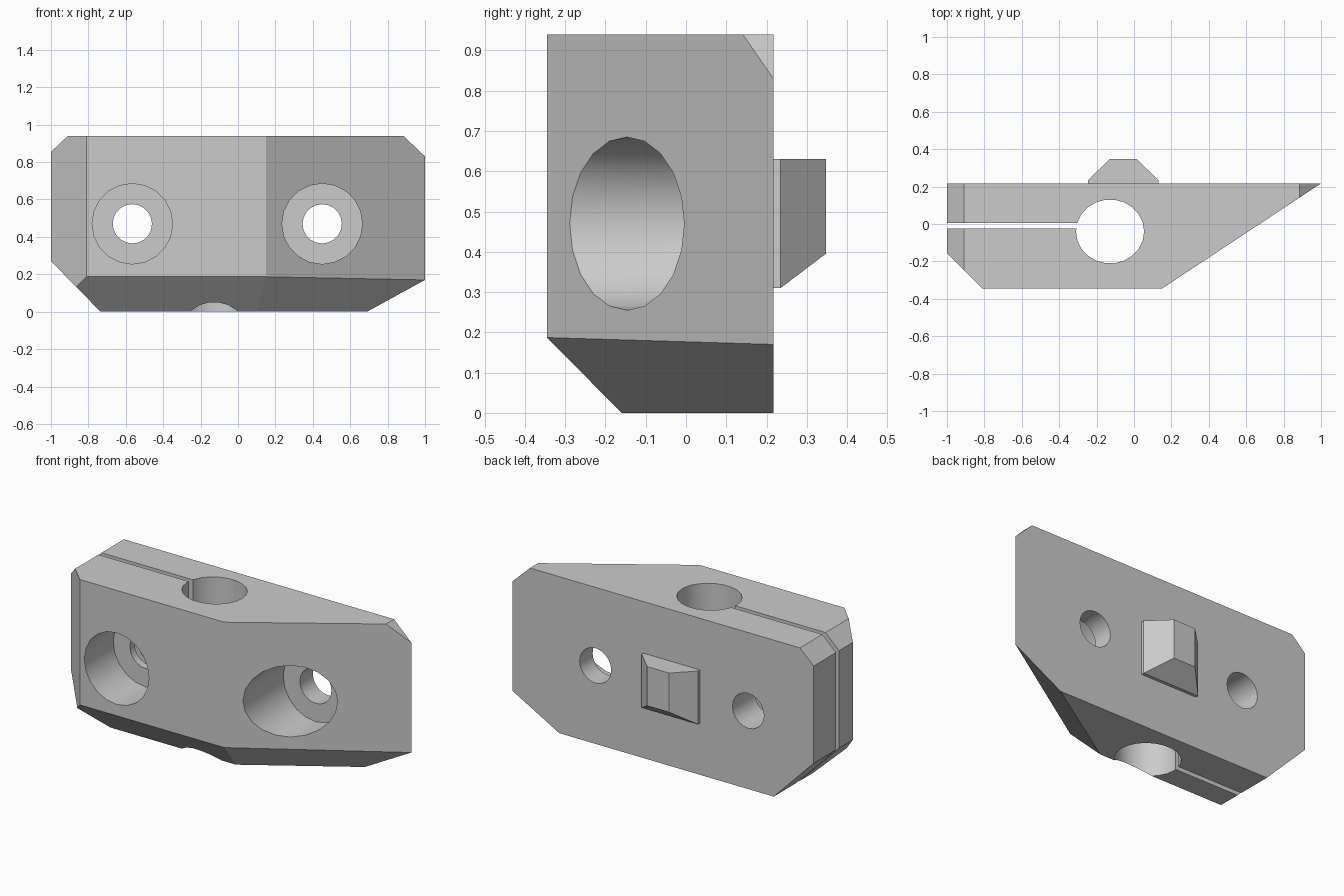
import bpy, bmesh, math
from mathutils import Vector, Matrix

cube = bpy.data.objects.get("Cube")
if cube:
    bpy.data.objects.remove(cube, do_unlink=True)

grey = bpy.data.materials.new("plain grey")
grey.use_nodes = True
tone = (0.6, 0.6, 0.6, 1)
grey.diffuse_color = tone
grey.node_tree.nodes["Principled BSDF"].inputs["Base Color"].default_value = tone

BACK, TOP = 0.217, 0.94


def make_object(name, bm):
    bmesh.ops.recalc_face_normals(bm, faces=bm.faces)
    mesh = bpy.data.meshes.new(name)
    bm.to_mesh(mesh)
    bm.free()
    mesh.materials.append(grey)
    obj = bpy.data.objects.new(name, mesh)
    bpy.context.collection.objects.link(obj)
    return obj


def prism(outline, low, high):
    bm = bmesh.new()
    face = bm.faces.new([bm.verts.new((x, y, low)) for x, y in outline])
    new = bmesh.ops.extrude_face_region(bm, geom=[face])["geom"]
    verts = [v for v in new if isinstance(v, bmesh.types.BMVert)]
    bmesh.ops.translate(bm, verts=verts, vec=(0, 0, high - low))
    return bm


def trim(bm, a, b, c):
    """Slice off the corner lying outside the plane through three points."""
    a, b, c = Vector(a), Vector(b), Vector(c)
    normal = (b - a).cross(c - a).normalized()
    if normal.dot(Vector((-0.1, 0, 0.5)) - a) > 0:
        normal.negate()
    geom = bm.verts[:] + bm.edges[:] + bm.faces[:]
    bmesh.ops.bisect_plane(bm, geom=geom, plane_co=a, plane_no=normal, clear_outer=True)
    bmesh.ops.holes_fill(bm, edges=[e for e in bm.edges if e.is_boundary], sides=0)


def cut(target, cutter):
    cutter.hide_render = True
    mod = target.modifiers.new("cut", "BOOLEAN")
    mod.operation, mod.solver, mod.object = "DIFFERENCE", "EXACT", cutter
    bpy.context.view_layer.objects.active = target
    bpy.ops.object.modifier_apply(modifier=mod.name)
    bpy.data.objects.remove(cutter, do_unlink=True)


def bore_y(x, radius, start, end):
    bm = bmesh.new()
    place = Matrix.Translation((x, (start + end) / 2, 0.47)) @ Matrix.Rotation(math.pi / 2, 4, "X")
    bmesh.ops.create_cone(bm, cap_ends=True, segments=20, radius1=radius,
                          radius2=radius, depth=end - start, matrix=place)
    return make_object("bore_cutter", bm)


# Body: plan outline extruded upwards, then corners sliced off
bm = prism([(-1, BACK), (1, BACK), (0.15, -0.345), (-0.81, -0.345), (-1, -0.155)], 0, TOP)
trim(bm, (-0.91, 0, TOP), (-0.91, 1, TOP), (-1, 0, 0.855))
trim(bm, (0.885, 0, TOP), (0.885, 1, TOP), (1, 0, 0.83))
trim(bm, (-1, 0, 0.27), (-1, 1, 0.27), (-0.735, 0, 0))
trim(bm, (0, -0.345, 0.187), (1, -0.345, 0.187), (0, -0.16, 0))
trim(bm, (0.15, -0.345, 0.187), (1, BACK, 0.17), (0.69, BACK, 0))
body = make_object("clamp_body", bm)

# Upright bore and the slot that opens it to the side
ring = [i * math.tau / 22 for i in range(22)]
cut(body, make_object("bore_cutter", prism(
    [(-0.128 + 0.182 * math.cos(a), -0.04 + 0.171 * math.sin(a)) for a in ring], -0.2, 1.2)))
cut(body, make_object("slot_cutter", prism(
    [(-1.2, -0.025), (-0.2, -0.025), (-0.2, 0.005), (-1.2, 0.005)], -0.2, 1.2)))

# Bolt holes with counterbores
for x, floor in ((-0.565, -0.07), (0.45, 0.094)):
    cut(body, bore_y(x, 0.215, -0.6, floor))
    cut(body, bore_y(x, 0.105, -0.5, 0.5))

# Locating lug on the back: a short base, then a taper on the sides and underside
bm = bmesh.new()
loops = []
for y, left, right, low in ((BACK, -0.245, 0.13, 0.31), (0.235, -0.245, 0.13, 0.31),
                            (0.347, -0.13, 0.015, 0.395)):
    corners = ((left, low), (right, low), (right, 0.63), (left, 0.63))
    loops.append([bm.verts.new((x, y, z)) for x, z in corners])
for lower, upper in zip(loops, loops[1:]):
    for i in range(4):
        j = (i + 1) % 4
        bm.faces.new((lower[i], lower[j], upper[j], upper[i]))
bm.faces.new(loops[0])
bm.faces.new(loops[-1])
make_object("locating_lug", bm)

# Smooth the bores, keep every other edge crisp
bpy.ops.object.select_all(action="DESELECT")
body.select_set(True)
bpy.context.view_layer.objects.active = body
bpy.ops.object.shade_smooth_by_angle(angle=math.radians(20))
